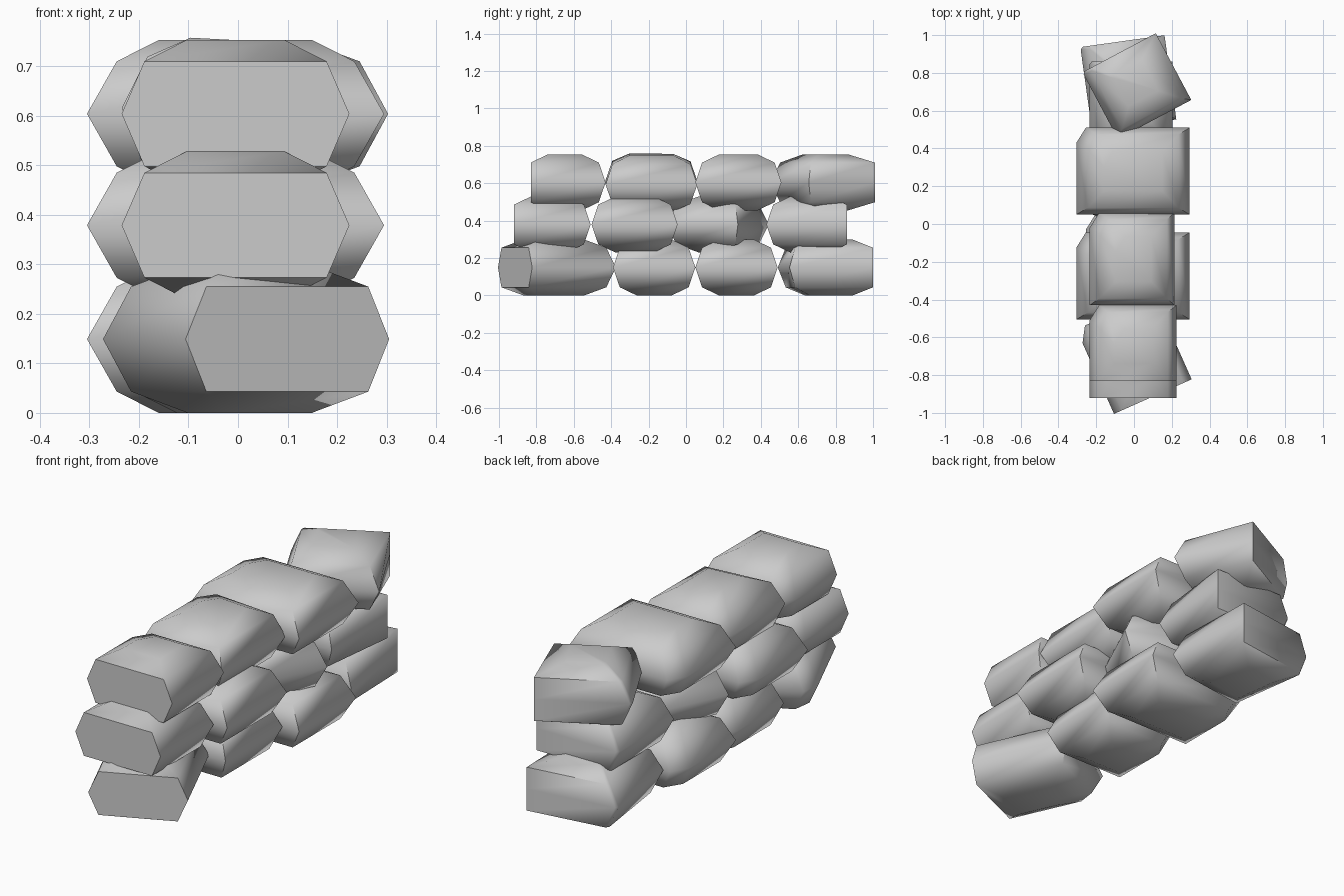
import bpy, bmesh
from math import radians

if "Cube" in bpy.data.objects:
    bpy.data.objects.remove(bpy.data.objects["Cube"])


def stuffed_bag(name, x, y, z, w, d, turn=0, tilt=0, flat=None):
    """Six stacked rings: small cap, shoulder, widest line, shoulder, small cap."""
    hx, hy = w / 2, d / 2
    bx = 0.06 if w > 0.5 else 0.046      # side bulge
    by = 0.036                           # end bulge

    def ring(bm, zz, inset_x, inset_front, inset_back, straight=False):
        l, r = -hx + inset_x, hx - inset_x
        f, b = -hy + inset_front, hy - inset_back
        # one vertical edge stays straight on the bags closing the back end
        rb = hx if straight else r
        pts = [(l, f), (r, f), (rb, b)]
        if flat == 'back':
            pts += [(l + 0.012, b), (l, b - 0.015)]
        else:
            pts += [(l + 0.05, b), (l, b - 0.08)]
        return [bm.verts.new((px, py, zz)) for px, py in pts]

    front = 0 if flat == 'front' else by
    back = 0 if flat == 'back' else by
    bm = bmesh.new()
    rings = [
        ring(bm, -0.149, bx + 0.085, front + 0.09, back + 0.09),
        ring(bm, -0.106, bx, front, back, flat == 'back'),
        ring(bm, 0, 0, 0, 0),
        ring(bm, 0.106, bx, front, back, flat == 'back'),
        ring(bm, 0.149, bx + 0.085, front + 0.09, back + 0.09),
    ]
    for lo, hi in zip(rings, rings[1:]):
        for i in range(5):
            j = (i + 1) % 5
            bm.faces.new((lo[i], lo[j], hi[j], hi[i]))
    bm.faces.new(rings[0][::-1])
    bm.faces.new(rings[-1])
    bmesh.ops.recalc_face_normals(bm, faces=bm.faces)
    me = bpy.data.meshes.new(name)
    bm.to_mesh(me)
    bm.free()
    ob = bpy.data.objects.new(name, me)
    bpy.context.collection.objects.link(ob)
    ob.location = (x, y, z)
    ob.rotation_euler = (0, radians(tilt), radians(turn))
    bpy.ops.object.select_all(action='DESELECT')
    ob.select_set(True)
    bpy.context.view_layer.objects.active = ob
    bpy.ops.object.shade_smooth_by_angle(angle=radians(60))


# Each bag: x, y, width, depth, turn, tilt; listed front to back
rows = {
    'bottom_bag': (0.149, [
        (0.0, -0.69, 0.45, 0.49, 24, 0),
        (-0.025, -0.17, 0.46, 0.44, 0, 0),
        (-0.005, 0.27, 0.60, 0.44, 0, 0),
        (-0.03, 0.745, 0.45, 0.45, 8, 0)]),
    'middle_bag': (0.379, [
        (-0.005, -0.715, 0.46, 0.41, 0, 0),
        (-0.005, -0.275, 0.60, 0.46, 0, 0),
        (0.0, 0.18, 0.44, 0.42, -25, 0),
        (-0.015, 0.645, 0.44, 0.43, 0, 0)]),
    'top_bag': (0.604, [
        (-0.005, -0.63, 0.46, 0.40, 0, 0),
        (-0.01, -0.185, 0.45, 0.49, 0, 3),
        (-0.005, 0.28, 0.60, 0.46, 0, 0),
        (0.015, 0.73, 0.44, 0.40, 28, 0)]),
}

# Three staggered courses, flat at the outer ends of the wall
for name, (z, bags) in rows.items():
    for i, (x, y, w, d, turn, tilt) in enumerate(bags):
        stuffed_bag(f'{name}_{i + 1}', x, y, z, w, d, turn, tilt,
                    {0: 'front', 3: 'back'}.get(i))
